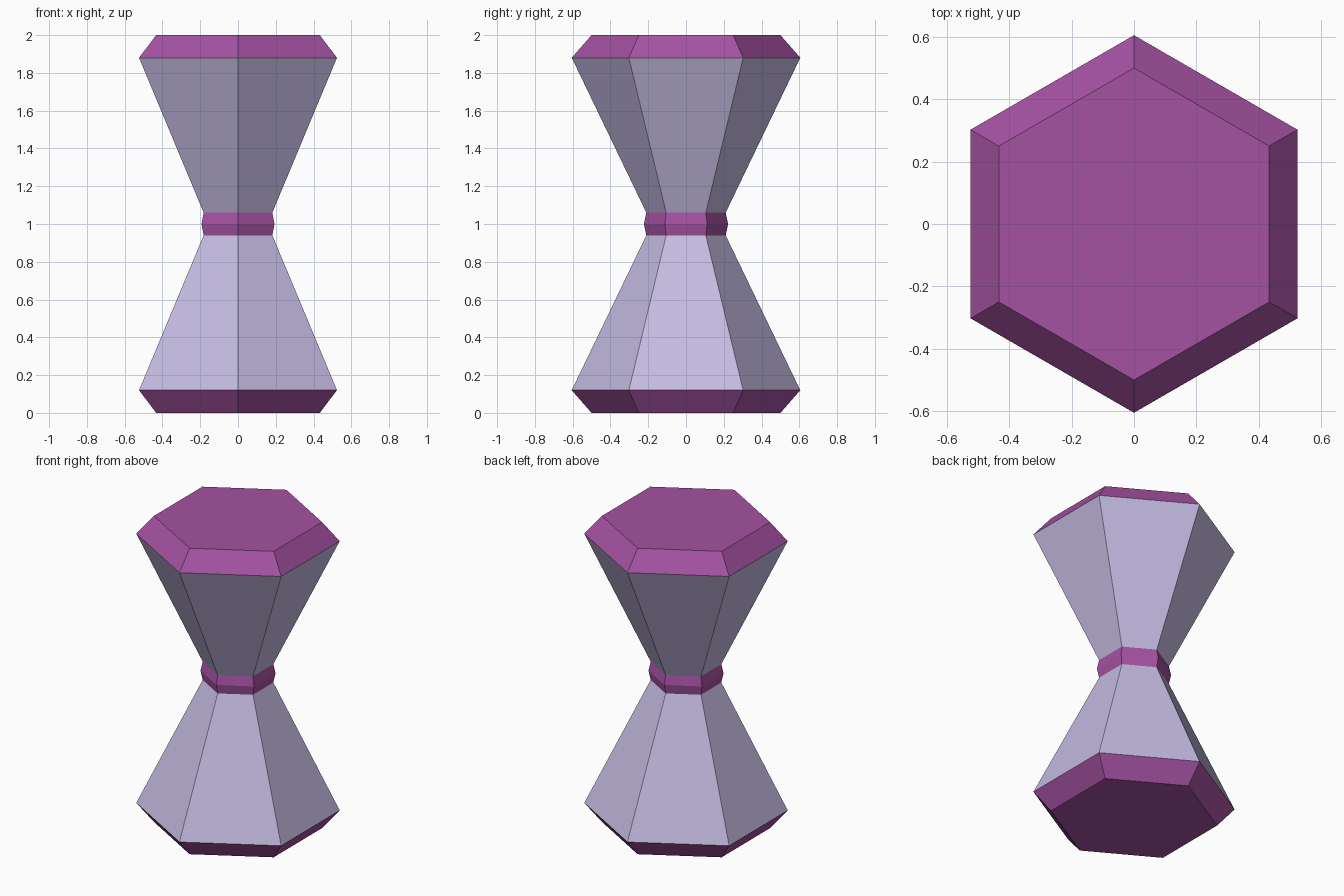
import bpy, bmesh, math

if "Cube" in bpy.data.objects:
    bpy.data.objects.remove(bpy.data.objects["Cube"])


def material(name, rgb):
    m = bpy.data.materials.new(name)
    m.diffuse_color = (*rgb, 1.0)
    m.use_nodes = True
    m.node_tree.nodes["Principled BSDF"].inputs["Base Color"].default_value = m.diffuse_color
    return m


purple = material("purple", (0.376, 0.084, 0.361))
lavender = material("lavender", (0.56, 0.50, 0.76))


def hex_part(name, profile, mat, cap_first=False, cap_last=False):
    """Six-sided loft through (radius, z) rings, corners on the y axis."""
    bm = bmesh.new()
    rings = []
    for r, z in profile:
        angles = [math.radians(30 + 60 * i) for i in range(6)]
        rings.append([bm.verts.new((r * math.cos(a), r * math.sin(a), z)) for a in angles])
    for low, high in zip(rings, rings[1:]):
        for i in range(6):
            j = (i + 1) % 6
            bm.faces.new((low[i], low[j], high[j], high[i]))
    if cap_first:
        bm.faces.new(rings[0][::-1])
    if cap_last:
        bm.faces.new(rings[-1])
    mesh = bpy.data.meshes.new(name)
    bm.to_mesh(mesh)
    bm.free()
    mesh.materials.append(mat)
    obj = bpy.data.objects.new(name, mesh)
    bpy.context.collection.objects.link(obj)


# Bevelled end plates
hex_part("bottom_plate", [(0.5, 0), (0.605, 0.12)], purple, cap_first=True)
hex_part("top_plate", [(0.605, 1.88), (0.5, 2)], purple, cap_last=True)
# Tapered bulbs
hex_part("lower_bulb", [(0.605, 0.12), (0.21, 0.94)], lavender)
hex_part("upper_bulb", [(0.21, 1.06), (0.605, 1.88)], lavender)
# Waist band
hex_part("waist_band", [(0.21, 0.94), (0.223, 1.0), (0.21, 1.06)], purple)
